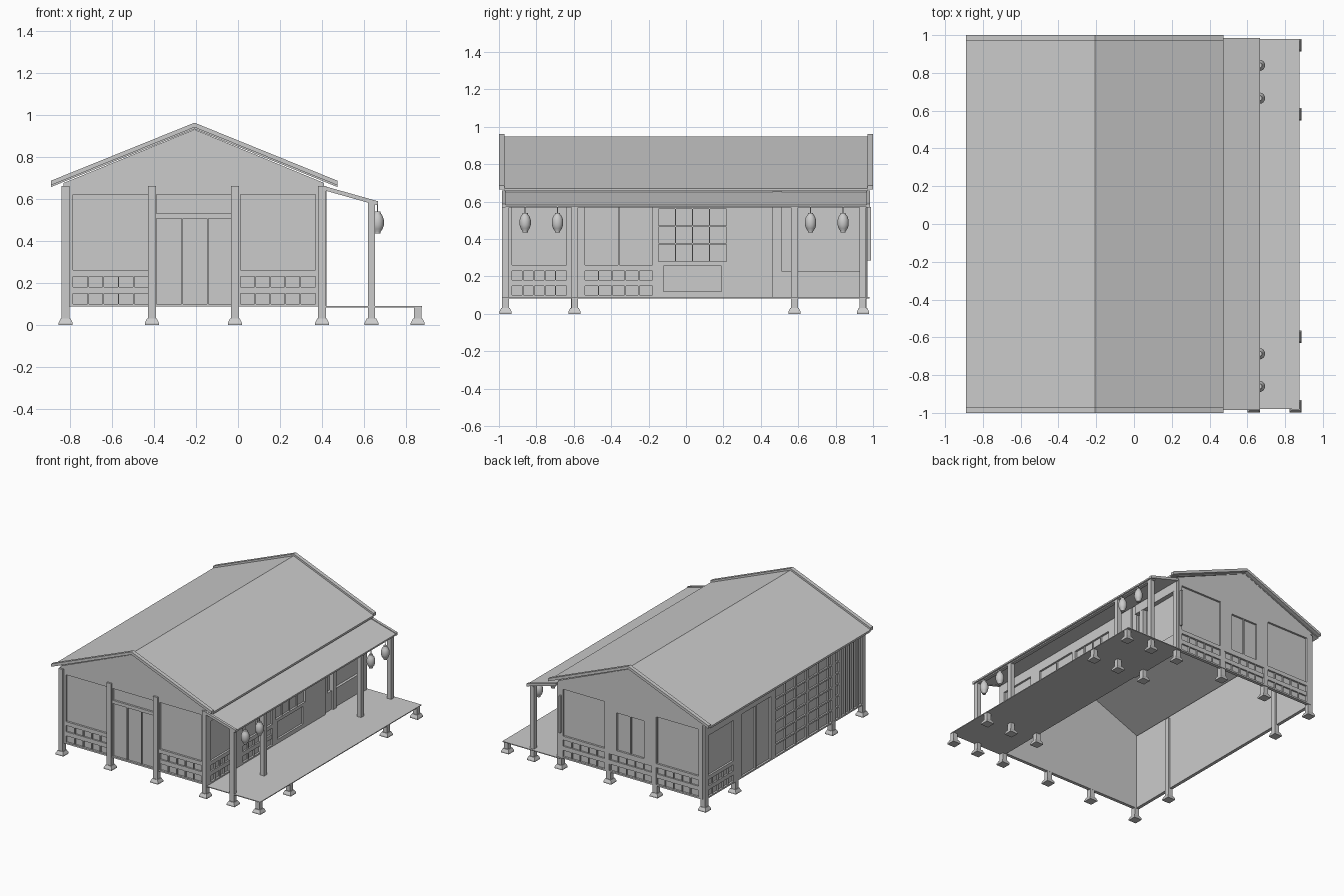
import bpy, bmesh, math
from mathutils import Matrix

if "Cube" in bpy.data.objects:
    bpy.data.objects.remove(bpy.data.objects["Cube"])


def finish(name, bm):
    bmesh.ops.recalc_face_normals(bm, faces=bm.faces)
    me = bpy.data.meshes.new(name)
    bm.to_mesh(me)
    bm.free()
    ob = bpy.data.objects.new(name, me)
    bpy.context.collection.objects.link(ob)
    return ob


def add_box(bm, x0, x1, y0, y1, z0, z1):
    m = Matrix.Translation(((x0 + x1) / 2, (y0 + y1) / 2, (z0 + z1) / 2))
    m = m @ Matrix.Diagonal((abs(x1 - x0), abs(y1 - y0), abs(z1 - z0), 1))
    bmesh.ops.create_cube(bm, size=1, matrix=m)


def boxes(name, items):
    bm = bmesh.new()
    for b in items:
        add_box(bm, *b)
    return finish(name, bm)


def prism(name, pts, y0, y1):
    """Extrude an x-z profile along y."""
    bm = bmesh.new()
    a = [bm.verts.new((x, y0, z)) for x, z in pts]
    b = [bm.verts.new((x, y1, z)) for x, z in pts]
    n = len(pts)
    bm.faces.new(a)
    bm.faces.new(b[::-1])
    for i in range(n):
        bm.faces.new((a[i], a[(i + 1) % n], b[(i + 1) % n], b[i]))
    return finish(name, bm)


# Wall planes: axis of the outward direction, its sign, position of the backing face
SIDES = {'front': ('y', -1, -.955), 'back': ('y', 1, .955),
         'right': ('x', 1, .405), 'left': ('x', -1, -.825)}


def slab(side, u0, u1, z0, z1, d0, d1):
    axis, s, p = SIDES[side]
    a, b = sorted((p + s * d0, p + s * d1))
    return (u0, u1, a, b, z0, z1) if axis == 'y' else (a, b, u0, u1, z0, z1)


def grid(side, u0, u1, z0, z1, cols, rows, wu=.008, wz=.008, d=.012):
    """Muntins dividing an opening into cols x rows."""
    out = []
    for i in range(1, cols):
        u = u0 + (u1 - u0) * i / cols
        out.append(slab(side, u - wu / 2, u + wu / 2, z0, z1, 0, d))
    for j in range(1, rows):
        z = z0 + (z1 - z0) * j / rows
        out.append(slab(side, u0, u1, z - wz / 2, z + wz / 2, 0, d))
    return out


def rim(side, u0, u1, z0, z1, o0, o1, p0, p1, d=.015):
    """Solid surround u0..u1, z0..z1 around the opening o0..o1, p0..p1."""
    return [slab(side, u0, o0, z0, z1, 0, d), slab(side, o1, u1, z0, z1, 0, d),
            slab(side, o0, o1, z0, p0, 0, d), slab(side, o0, o1, p1, z1, 0, d)]


def lattice(side, u0, u1, o0, o1):
    return (rim(side, u0, u1, .088, .245, o0, o1, .10, .23)
            + grid(side, o0, o1, .10, .23, 5, 2, .007, .032))


def bay(side, u0, u1, o0, o1, cols=1):
    """Panel (or sliding panes) over a low block lattice."""
    return (lattice(side, u0, u1, o0, o1)
            + rim(side, u0, u1, .245, .66, o0, o1, .26, .62 if side in ('front', 'back') else .57)
            + grid(side, o0, o1, .26, .57, cols, 1))


# Gable walls
GABLE = [(-.83, .088), (.41, .088), (.41, .675), (-.207, .93), (-.83, .675)]
prism('front_wall', GABLE, -.955, -.945)
prism('back_wall', GABLE, .945, .955)
for side, s in (('front', -1), ('back', 1)):
    prism(side + '_gable', [(-.83, .66), (.41, .66), (.41, .675), (-.207, .93), (-.83, .675)],
          s * .955, s * .97)

# Front: panels either side of a triple door with transom
boxes('front_joinery',
      bay('front', -.82, -.41, -.784, -.425) + bay('front', -.015, .40, .012, .368)
      + rim('front', -.41, -.015, .088, .518, -.387, -.024, .10, .505)
      + rim('front', -.41, -.015, .518, .66, -.387, -.024, .53, .62)
      + grid('front', -.387, -.024, .10, .505, 3, 1, .007)
      + [slab('front', .38, .39, .245, .635, .01, .025)])

# Back: panels either side of a small two-pane window
boxes('back_joinery',
      bay('back', -.82, -.41, -.784, -.425) + bay('back', -.015, .40, .012, .368)
      + lattice('back', -.41, -.015, -.387, -.024)
      + rim('back', -.41, -.015, .245, .66, -.32, -.09, .27, .56)
      + grid('back', -.32, -.09, .27, .56, 2, 1)
      + [slab('back', .38, .39, .285, .57, .01, .035)])

# Right wall, opening on the porch
boxes('right_wall', [slab('right', -.95, .47, .088, .675, -.01, 0),
                     slab('right', .47, .95, .088, .675, -.03, -.02)])
boxes('right_joinery',
      bay('right', -.95, -.596, -.93, -.64)
      + bay('right', -.596, -.165, -.54, -.18, 2)
      + rim('right', -.165, .23, .27, .66, -.147, .217, .28, .56)
      + grid('right', -.147, .217, .28, .56, 4, 3, .006)
      + rim('right', -.165, .23, .088, .27, -.12, .19, .12, .255)
      + [slab('right', .23, .465, .088, .66, 0, .015),
         slab('right', .465, .51, .088, .66, -.03, 0),
         slab('right', .51, .95, .088, .23, -.03, 0),
         slab('right', .51, .95, .57, .66, -.03, .015)])

# Left wall: panel, sliding doors, two paper screens, slatted shutters
boxes('left_wall', [slab('left', -.95, .95, .088, .675, -.01, 0)])
boxes('left_joinery',
      bay('left', .58, .95, .62, .93)
      + rim('left', .13, .58, .088, .66, .17, .52, .10, .58)
      + grid('left', .17, .52, .10, .58, 2, 1, .012)
      + rim('left', -.28, .13, .088, .66, -.265, .11, .10, .62)
      + grid('left', -.265, .11, .10, .62, 3, 6, .01, .012)
      + rim('left', -.68, -.28, .088, .66, -.66, -.295, .10, .62)
      + grid('left', -.66, -.295, .10, .62, 3, 6, .01, .012)
      + rim('left', -.95, -.68, .088, .66, -.94, -.69, .10, .62)
      + grid('left', -.94, -.69, .10, .62, 5, 1, .014))


# Posts on flared footings
def post(name, x, y, top, w=.038):
    bm = bmesh.new()
    add_box(bm, x - w / 2, x + w / 2, y - w / 2, y + w / 2, .02, top)
    bmesh.ops.create_cone(bm, cap_ends=True, segments=4, radius1=.033 * math.sqrt(2),
                          radius2=.023 * math.sqrt(2), depth=.02,
                          matrix=Matrix.Translation((x, y, .02)) @ Matrix.Rotation(math.pi / 4, 4, 'Z'))
    add_box(bm, x - .033, x + .033, y - .033, y + .033, 0, .01)
    finish(name, bm)


for y in (-.965, .946):
    for x in (-.82, -.41, -.015, .40):
        post('gable_post', x, y, .66)
for y in (-.596, .58):
    post('left_post', -.82, y, .66)
    post('right_post', .40, y, .66)
for y in (-.965, -.596, .58, .946):
    post('porch_post', .635, y, .58, .035)
    post('deck_post', .855, y, .086, .035)

# Deck
boxes('deck', [(.39, .875, -.98, .98, .083, .089)])


# Main roof and raised verge boards
def chevron(drop, t, e=0):
    top = [(-.89 + e, .686 - drop), (-.207, .962 - drop), (.473 - e, .686 - drop)]
    return top + [(x, z - t) for x, z in top[::-1]]


prism('main_roof', chevron(.015, .015), -.97, .97)
for s in (-1, 1):
    prism('verge_board', chevron(0, .022), s * .97, s * 1.0)


# Porch roof with verge boards and edge beam
def lean(drop, t):
    top = [(.415, .659 - drop), (.667, .588 - drop)]
    return top + [(x, z - t) for x, z in top[::-1]]


prism('porch_roof', lean(.006, .012), -.97, .97)
for s in (-1, 1):
    prism('porch_verge', lean(0, .02), s * .965, s * .985)
boxes('porch_beam', [(.622, .648, -.97, .97, .567, .582)])

# Lanterns hung from the porch edge
PROFILE = [(.0, .435), (.014, .435), (.014, .442), (.024, .456), (.03, .475), (.03, .50),
           (.024, .519), (.014, .533), (.014, .54), (.003, .54), (.003, .575), (0, .575)]
for y in (-.86, -.687, .666, .84):
    bm = bmesh.new()
    vs = [bm.verts.new((r, 0, z)) for r, z in PROFILE]
    es = [bm.edges.new(p) for p in zip(vs, vs[1:])]
    bmesh.ops.spin(bm, geom=vs + es, cent=(0, 0, 0), axis=(0, 0, 1),
                   angle=math.tau, steps=16)
    bmesh.ops.remove_doubles(bm, verts=bm.verts, dist=.0004)
    lantern = finish('lantern', bm)
    lantern.location = (.664, y, 0)
    bpy.ops.object.select_all(action='DESELECT')
    lantern.select_set(True)
    bpy.context.view_layer.objects.active = lantern
    bpy.ops.object.shade_smooth_by_angle(angle=math.radians(40))
